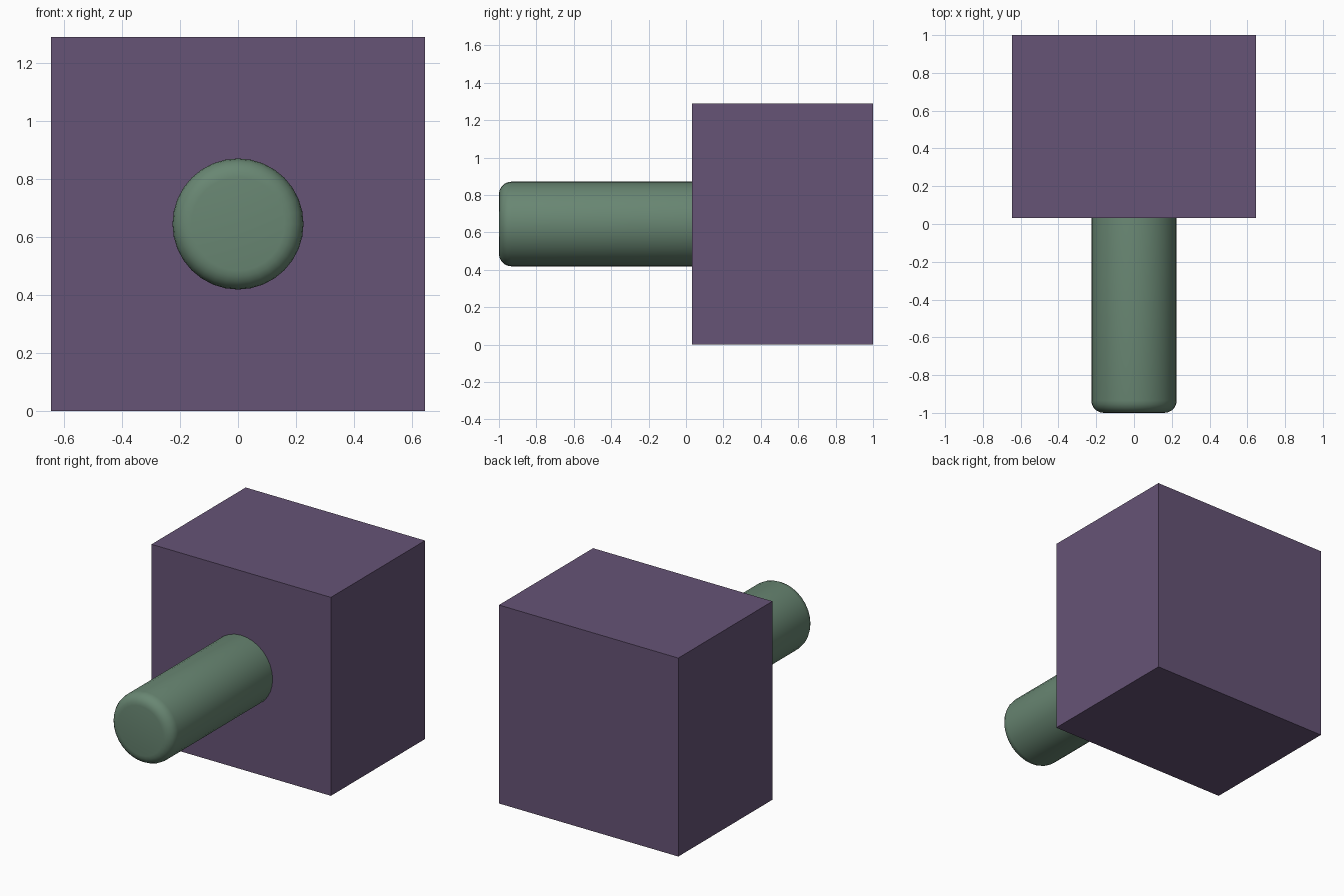
import bpy, math

if "Cube" in bpy.data.objects:
    bpy.data.objects.remove(bpy.data.objects["Cube"])

def finish(obj, name, color):
    obj.name = name
    mat = bpy.data.materials.new(name + "_color")
    mat.diffuse_color = (*color, 1)
    mat.use_nodes = True
    mat.node_tree.nodes["Principled BSDF"].inputs["Base Color"].default_value = mat.diffuse_color
    obj.data.materials.append(mat)

# Square block head
W, FRONT, BACK = 1.29, 0.033, 1.0
bpy.ops.mesh.primitive_cube_add(size=1, location=(0, (FRONT + BACK) / 2, W / 2))
block = bpy.context.object
block.scale = (W, BACK - FRONT, W)
bpy.ops.object.transform_apply(location=False, rotation=False, scale=True)
finish(block, "block", (0.133, 0.087, 0.181))

# Round peg with softened ends, seated slightly inside the block
START, END = -1.0, FRONT + 0.07
bpy.ops.mesh.primitive_cylinder_add(vertices=32, radius=0.226, depth=END - START,
                                    location=(0, (START + END) / 2, W / 2),
                                    rotation=(math.pi / 2, 0, 0))
peg = bpy.context.object
bevel = peg.modifiers.new("rounded_ends", 'BEVEL')
bevel.width = 0.065
bevel.segments = 5
bevel.limit_method = 'ANGLE'
bevel.angle_limit = math.radians(40)
bpy.ops.object.modifier_apply(modifier=bevel.name)
bpy.ops.object.shade_smooth_by_angle(angle=math.radians(30))
finish(peg, "peg", (0.14, 0.24, 0.17))
